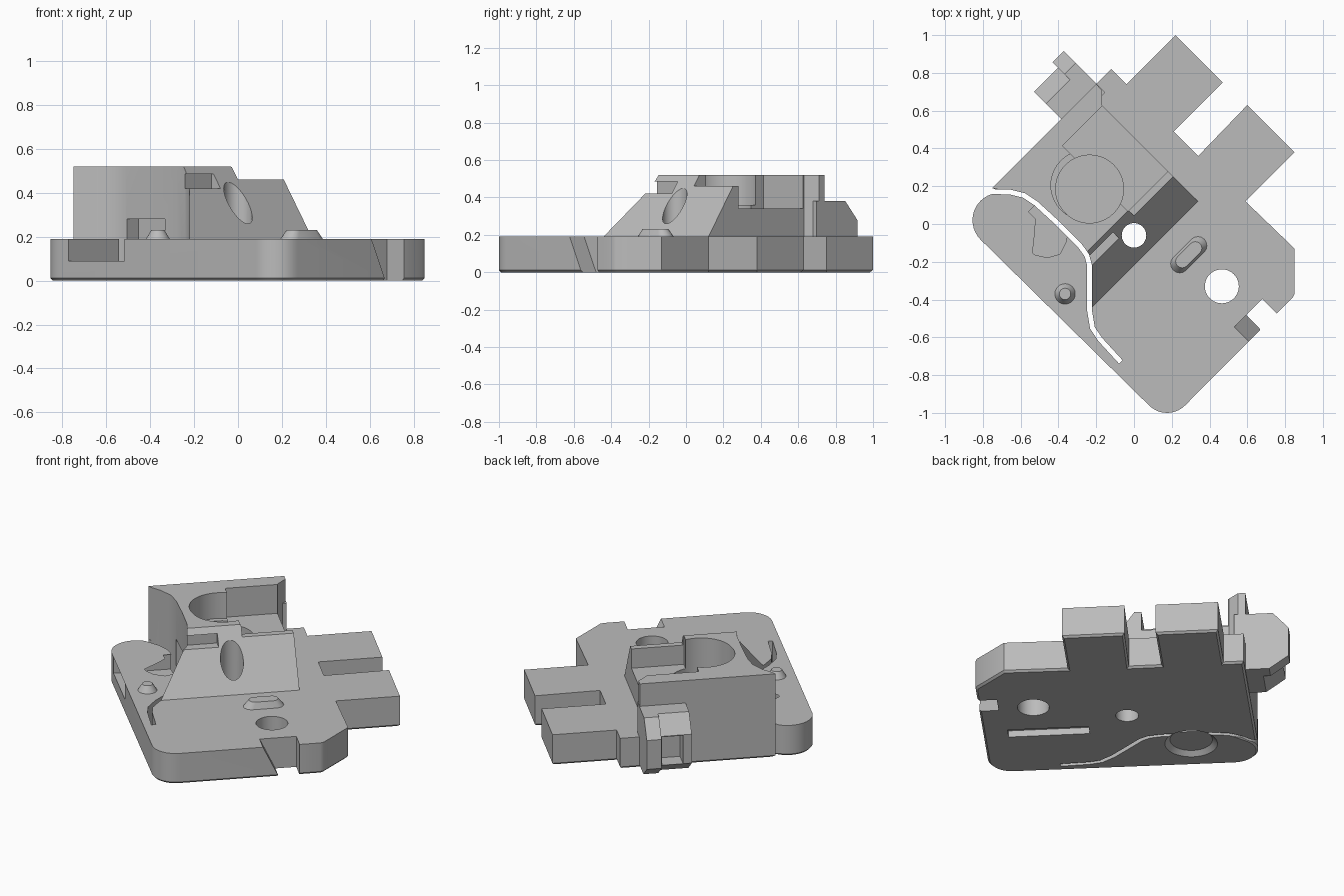
import bpy, bmesh, math
from mathutils import Vector

cube = bpy.data.objects.get("Cube")
if cube:
    bpy.data.objects.remove(cube, do_unlink=True)

grey = bpy.data.materials.new("machined grey")
grey.use_nodes = True
grey.diffuse_color = (0.5, 0.5, 0.5, 1)
grey.node_tree.nodes["Principled BSDF"].inputs["Base Color"].default_value = (0.5, 0.5, 0.5, 1)

H = 0.19          # plate thickness
R = math.sqrt(0.5)


def P(u, v, z=0.0):
    """Point in the part's own diagonal frame."""
    return Vector(((u - v) * R, (u + v) * R, z))


def finish(bm, name):
    bmesh.ops.recalc_face_normals(bm, faces=bm.faces)
    me = bpy.data.meshes.new(name)
    bm.to_mesh(me)
    bm.free()
    me.materials.append(grey)
    ob = bpy.data.objects.new(name, me)
    bpy.context.collection.objects.link(ob)
    return ob


def solid(name, loop, move, taper=1.0, chamfer=0.0):
    """Extrude a closed loop; optional smaller far end or chamfered near end."""
    bm = bmesh.new()
    face = bm.faces.new([bm.verts.new(p) for p in loop])
    top = bmesh.ops.extrude_face_region(bm, geom=[face], use_keep_orig=True)["geom"]
    tv = [g for g in top if isinstance(g, bmesh.types.BMVert)]
    mid = sum((t.co for t in tv), Vector()) / len(tv)
    for t in tv:
        t.co = mid + (t.co - mid) * taper + Vector(move)
    bmesh.ops.recalc_face_normals(bm, faces=bm.faces)
    if chamfer:
        bmesh.ops.bevel(bm, geom=list(face.edges), offset=chamfer, segments=1, affect='EDGES')
    return finish(bm, name)


def box(name, u, v, z):
    loop = [P(u[0], v[0], z[0]), P(u[1], v[0], z[0]), P(u[1], v[1], z[0]), P(u[0], v[1], z[0])]
    return solid(name, loop, (0, 0, z[1] - z[0]))


def rod(name, a, b, r1, r2=None, n=40):
    a, b = Vector(a), Vector(b)
    bm = bmesh.new()
    bmesh.ops.create_cone(bm, cap_ends=True, segments=n, radius1=r1,
                          radius2=r1 if r2 is None else r2, depth=(b - a).length)
    rot = (b - a).to_track_quat('Z', 'Y')
    for w in bm.verts:
        w.co = rot @ w.co + (a + b) / 2
    return finish(bm, name)


def pin(x, y, z0, z1, r1, r2=None):
    return rod("cutter", (x, y, z0), (x, y, z1), r1, r2)


def combine(target, tool, op='DIFFERENCE'):
    tool.hide_render = True
    m = target.modifiers.new("bool", 'BOOLEAN')
    m.operation, m.solver, m.object = op, 'EXACT', tool
    bpy.context.view_layer.objects.active = target
    bpy.ops.object.modifier_apply(modifier=m.name)
    bpy.data.objects.remove(tool, do_unlink=True)


def arc(x, y, r, a0, a1, n=10):
    return [(x + r * math.cos(math.radians(a0 + (a1 - a0) * i / n)),
             y + r * math.sin(math.radians(a0 + (a1 - a0) * i / n))) for i in range(n + 1)]


def flat(pts, z):
    return [(x, y, z) for x, y in pts]


# Path of the thin slit that frees the spring arm
slit = [(-.85, .172), (-.66, .17), (-.58, .15), (-.52, .11), (-.4, 0), (-.29, -.11),
        (-.25, -.165), (-.235, -.22), (-.235, -.46), (-.22, -.55), (-.18, -.61), (-.07, -.73)]

# Base plate with two arms
outline = arc(.175, -.865, .135, 225, 315) + [
    (.84, -.39), (.85, -.37), (.85, -.13), (.59, .12), (.85, .38), (.6, .63), (.34, .36),
    (.21, .49), (.47, .75), (.22, 1), (-.04, .74), (-.12, .82), (-.2, .74), (-.75, .19),
] + arc(-.71, .02, .145, 80, 225, 16)
body = solid("mount_body", flat(outline, 0), (0, 0, H), chamfer=0.012)

# Tall block with sloped front, side recess and round pocket
block = solid("block", flat(slit[1:9] + [(.34, .12), (-.17, .63), (-.17, .71), (-.2, .74), (-.75, .19)], .1),
              (0, 0, .42))
ramp = [P(-1, v, z) for v, z in [(-.155, H), (.126, .6), (-1, .6), (-1, H)]]
combine(block, solid("cutter", ramp, P(2, 0)))
combine(block, box("cutter", (.03, .6), (-.5, .56), (.46, .7)))
combine(block, box("cutter", (.025, .6), (.07, .56), (.34, .7)))
combine(block, pin(-.235, .185, .28, .7, .18))
combine(block, pin(-.255, .205, .36, .7, .185))
combine(block, box("cutter", (-.31, -.11), (-.05, .06), (.42, .485)))
combine(body, block, 'UNION')

# Lowered arm, its hole and the pocket in the wall above it
combine(body, box("cutter", (-.9, -.283), (.1, .46), (.09, H)))
combine(body, pin(-.48, -.07, -.1, H, .125))
combine(body, pin(-.48, -.07, -.001, .025, .15, .12))
combine(body, box("cutter", (-.35, -.2), (.2, .44), (.12, .28)))

# Slit
left, right = [], []
for i, p in enumerate(slit):
    a, b = Vector(slit[max(i - 1, 0)]), Vector(slit[min(i + 1, len(slit) - 1)])
    d = (b - a).normalized() * 0.013
    left.append((p[0] - d.y, p[1] + d.x))
    right.append((p[0] + d.y, p[1] - d.x))
combine(body, solid("cutter", flat(left + right[::-1], -.1), (0, 0, 1)))

# Through holes with chamfered mouths
for x, y, r in [(.22, .755, .065), (.6, .38, .09), (.465, -.33, .09), (.175, -.85, .09), (0, -.06, .065)]:
    combine(body, pin(x, y, -.1, .7, r))
    combine(body, pin(x, y, -.001, .022, r + .022, r))
    if y > 0:
        combine(body, pin(x, y, H - .015, H + .001, r, r + .015))

# Round groove with pointed end, slot below, notch in the edge
combine(body, rod("cutter", P(-.18, -1, H), P(-.18, -.2, H), .075))
combine(body, rod("cutter", P(-.18, -.21, H), P(-.18, -.12, H), .055, .03))
combine(body, box("cutter", (-.225, -.145), (-.73, -.27), (-.1, .04)))
notch = [P(u, -1, z) for u, z in [(-.015, .2), (.085, -.01), (.2, -.01), (.2, .2)]]
combine(body, solid("cutter", notch, P(0, .24)))

# Conical socket in the back wall
combine(body, rod("cutter", P(-.2, .665, .21), P(-.2, .55, .21), .1, .03))
combine(body, rod("cutter", P(-.2, .6, .21), P(-.2, .45, .21), .03))

# Faceted ring clip with flange on the back wall
for u0, u1, grow in [(.12, .31, 0), (.3, .385, .04)]:
    prof = [(.6, .02), (.76 + grow, .02), (.87 + grow, .1), (.87 + grow, .28), (.78 + grow, .38), (.6, .38)]
    combine(body, solid("ring", [P(u0, v, z) for v, z in prof], P(u1 - u0, 0)), 'UNION')
combine(body, rod("cutter", P(.05, .765, H), P(.6, .765, H), .085))
combine(body, box("cutter", (.17, .29), (.77, 1), (.1, .275)))

# Small raised details
cone = rod("locating_cone", (-.365, -.37, H - .01), (-.365, -.37, .23), .06, .03)
combine(cone, pin(-.365, -.37, .2, .3, .018))
cap = [P(.09 + (.07 if s > 0 else -.07) + .05 * math.cos(a), -.32 + .05 * math.sin(a), H - .005)
       for s, a0 in [(1, -90), (-1, 90)]
       for a in [math.radians(a0 + 22.5 * k) for k in range(9)]]
pad = solid("raised_pad", cap, (0, 0, .045), taper=.7)

for ob in (body, cone, pad):
    bpy.ops.object.select_all(action='DESELECT')
    ob.select_set(True)
    bpy.context.view_layer.objects.active = ob
    bpy.ops.object.shade_smooth_by_angle(angle=math.radians(30))
